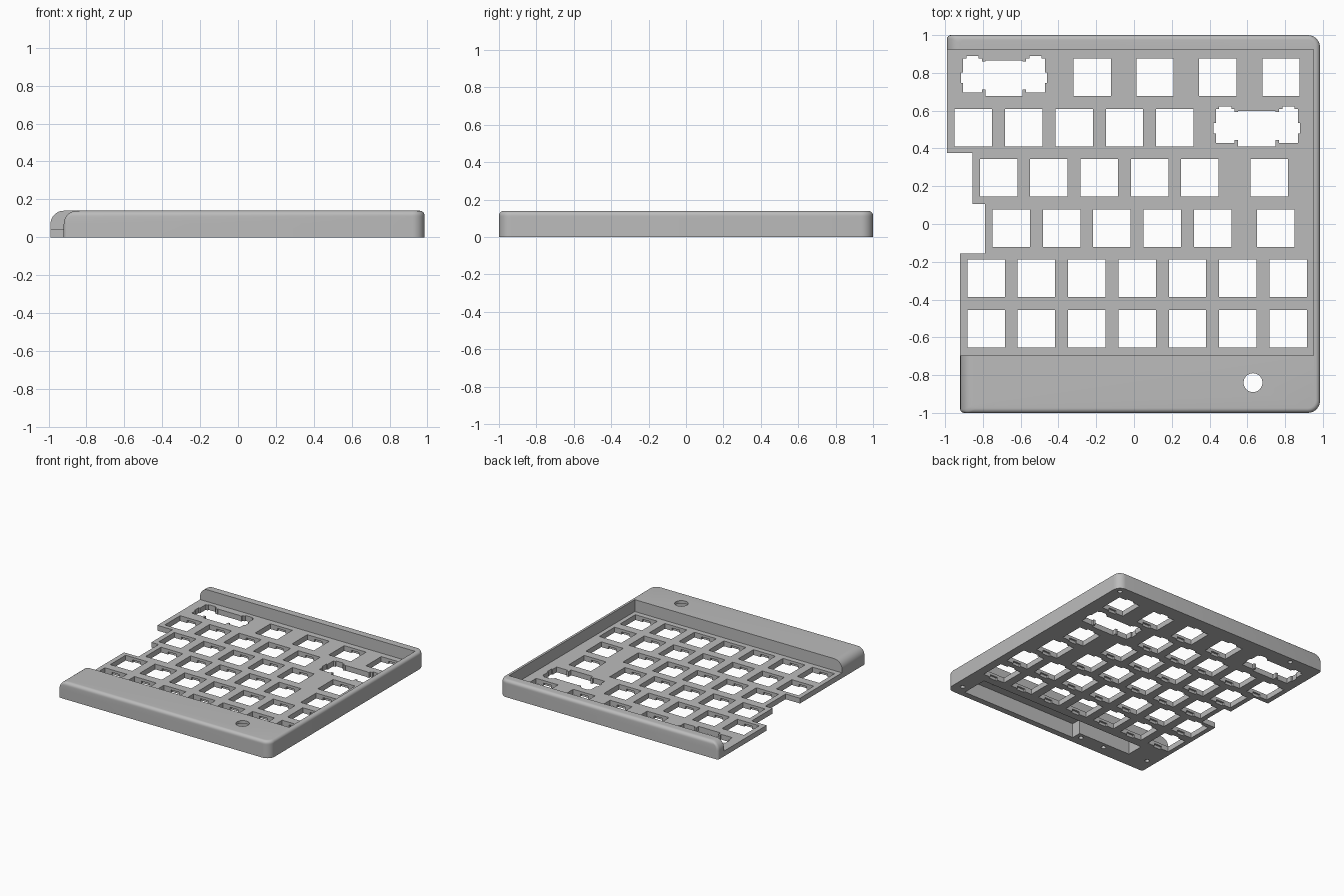
import bpy, bmesh, math

cube = bpy.data.objects.get("Cube")
if cube:
    bpy.data.objects.remove(cube, do_unlink=True)

HEIGHT, PLATE_TOP, KEY = 0.14, 0.043, 0.198
LEFT_ROUND, EDGE_ROUND = 0.07, 0.025

grey = bpy.data.materials.new("light_grey_plastic")
grey.use_nodes = True
COLOR = (0.5, 0.5, 0.5, 1)
grey.diffuse_color = COLOR
grey.node_tree.nodes["Principled BSDF"].inputs["Base Color"].default_value = COLOR


def loft(bm, loops):
    """Skin a stack of closed loops and cap both ends."""
    rings = [[bm.verts.new(p) for p in loop] for loop in loops]
    for low, high in zip(rings, rings[1:]):
        for i in range(len(low)):
            j = (i + 1) % len(low)
            bm.faces.new((low[i], low[j], high[j], high[i]))
    bm.faces.new(rings[0][::-1])
    bm.faces.new(rings[-1])


def prism(bm, outline, z0, z1):
    loft(bm, [[(x, y, z) for x, y in outline] for z in (z0, z1)])


def box(bm, x0, x1, y0, y1, z0=-0.1, z1=0.3):
    prism(bm, [(x0, y0), (x1, y0), (x1, y1), (x0, y1)], z0, z1)


def cylinder(bm, x, y, r, z0, z1, n=32):
    turn = 2 * math.pi / n
    prism(bm, [(x + r * math.cos(i * turn), y + r * math.sin(i * turn))
               for i in range(n)], z0, z1)


def make_object(name, bm):
    bmesh.ops.recalc_face_normals(bm, faces=bm.faces)
    mesh = bpy.data.meshes.new(name)
    bm.to_mesh(mesh)
    bm.free()
    mesh.materials.append(grey)
    obj = bpy.data.objects.new(name, mesh)
    bpy.context.collection.objects.link(obj)
    return obj


def arc(cx, cy, r, start, n=8):
    """Quarter turn, counter-clockwise from the start angle."""
    return [(cx + r * math.cos(math.radians(start + 90 * i / n)),
             cy + r * math.sin(math.radians(start + 90 * i / n))) for i in range(n + 1)]


def case_loop(z, left, edge):
    """Stepped outline, drawn in on the left and on the other sides."""
    big, small = 0.065 - edge, 0.02
    right = 0.985 - edge - big
    pts = arc(right, 1 - edge - big, big, 0)
    pts += arc(-0.99 + left + small, 1 - edge - small, small, 90, 4)
    steps = [(-0.99, 0.375), (-0.855, 0.375), (-0.855, 0.105), (-0.79, 0.105),
             (-0.79, -0.155), (-0.92, -0.155)]
    pts += [(x + left, y) for x, y in steps]
    pts += arc(-0.92 + left + small, -1 + edge + small, small, 180, 4)
    pts += arc(right, -1 + edge + big, big, 270)
    return [(x, y, z) for x, y in pts]


# Case body: wide rounding on the left ends, narrow rounding elsewhere
bm = bmesh.new()
loops = [case_loop(0, 0, 0)]
for i in range(13):
    a = math.radians(90 * i / 12)
    z = HEIGHT - LEFT_ROUND + LEFT_ROUND * math.sin(a)
    rise = max(0, z - (HEIGHT - EDGE_ROUND))
    edge = EDGE_ROUND - math.sqrt(max(0, EDGE_ROUND ** 2 - rise ** 2))
    loops.append(case_loop(z, LEFT_ROUND * (1 - math.cos(a)), edge))
loft(bm, loops)
case = make_object("keyboard_case", bm)


def cut(name, bm, overlapping=False):
    tool = make_object(name, bm)
    tool.hide_render = True
    mod = case.modifiers.new(name, 'BOOLEAN')
    mod.operation, mod.solver, mod.object = 'DIFFERENCE', 'EXACT', tool
    mod.use_self = overlapping
    bpy.context.view_layer.objects.active = case
    bpy.ops.object.modifier_apply(modifier=name)
    bpy.data.objects.remove(tool, do_unlink=True)


# Sunken key field, open on the left
bm = bmesh.new()
box(bm, -1.3, 0.95, -0.697, 0.925, PLATE_TOP)
cut("key_field", bm)

# Hollow under the front rest, narrower at its left end
bm = bmesh.new()
prism(bm, [(-0.68, -0.87), (-0.2, -0.87), (-0.2, -0.95), (0.85, -0.95),
           (0.85, -0.73), (-0.68, -0.73)], -0.1, 0.118)
cut("rest_hollow", bm)

# Round opening and screw holes
bm = bmesh.new()
cylinder(bm, 0.63, -0.84, 0.05, 0.05, 0.3)
for x, y in [(0.93, 0.945), (-0.72, 0.955), (0.915, -0.9), (-0.85, -0.86),
             (-0.25, -0.915), (-0.47, -0.915)]:
    cylinder(bm, x, y, 0.018, -0.1, 0.08, 16)
cut("round_holes", bm)

# Key rows: height, first key, number of evenly spaced keys, extra keys
PITCH = 0.2665
rows = [(0.777, 0, 0, [-0.222, 0.111, 0.444, 0.778]),
        (0.51, -0.85, 5, []),
        (0.245, -0.717, 5, [0.717]),
        (-0.022, -0.65, 5, [0.75]),
        (-0.288, -0.783, 7, []),
        (-0.555, -0.783, 7, [])]
holes, clips = bmesh.new(), bmesh.new()
half = KEY / 2
for y, first, count, extra in rows:
    for x in [first + i * PITCH for i in range(count)] + extra:
        box(holes, x - half, x + half, y - half, y + half)
        # clip recesses on the underside
        box(clips, x - 0.035, x + 0.035, y - half - 0.015, y + half + 0.015, -0.1, 0.022)
cut("key_holes", holes)
cut("clip_recesses", clips)

# Wide keys with stabiliser slots at both sides
bm = bmesh.new()
for x, y in [(-0.688, 0.777), (0.65, 0.51)]:
    box(bm, x - half, x + half, y - half, y + 0.088)
    box(bm, x - 0.2, x + 0.2, y - 0.065, y + 0.084, -0.11, 0.31)
    box(bm, x - 0.228, x + 0.228, y - 0.03, y + 0.025, -0.12, 0.32)
    for s in (-1, 1):
        c = x + s * 0.167
        box(bm, c - 0.05, c + 0.05, y - 0.081, y + 0.1, -0.13, 0.33)
        box(bm, c - 0.032, c + 0.032, y, y + 0.112, -0.14, 0.34)
cut("wide_key_holes", bm, True)

bpy.ops.object.select_all(action='DESELECT')
case.select_set(True)
bpy.context.view_layer.objects.active = case
bpy.ops.object.shade_smooth_by_angle(angle=math.radians(30))
